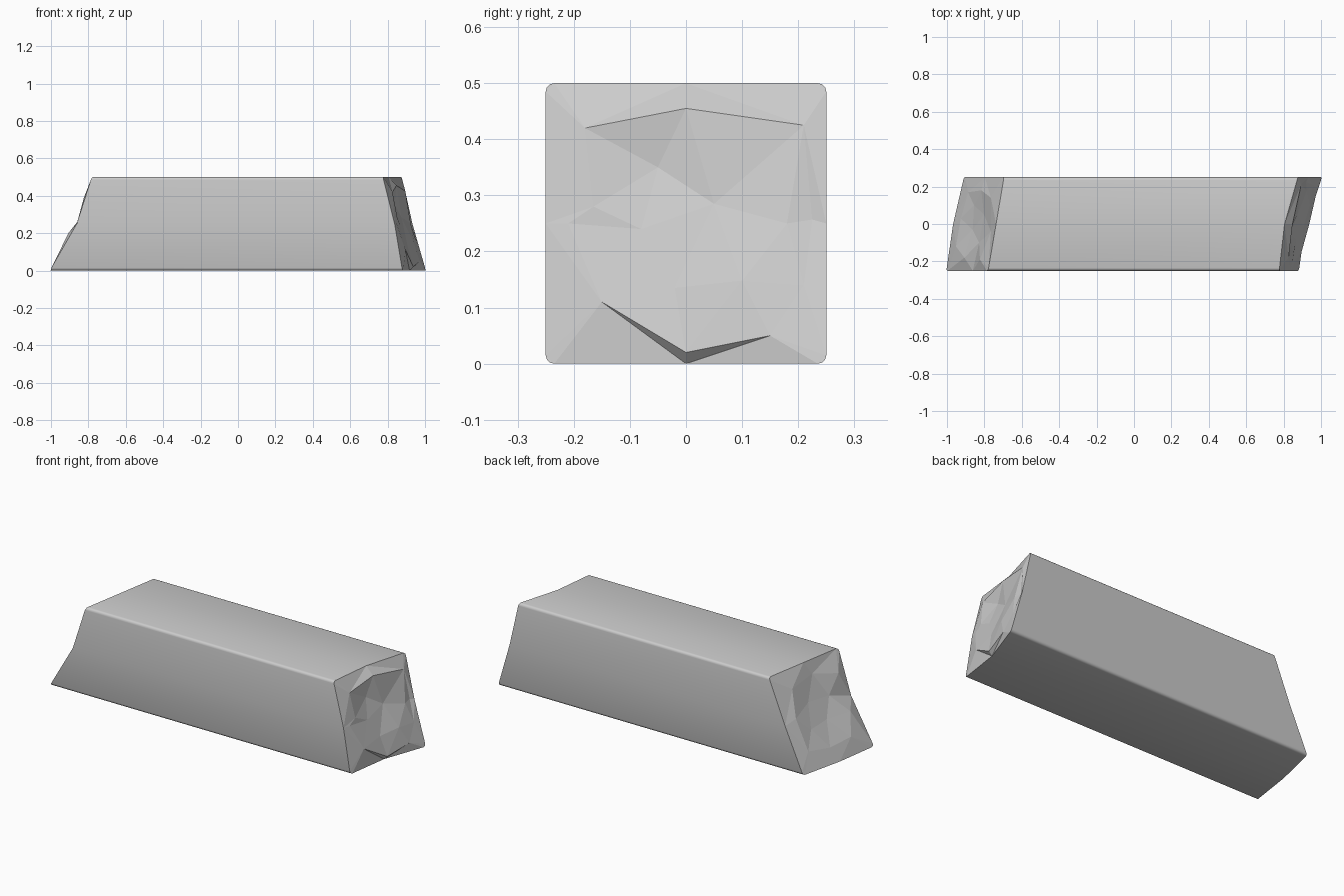
import bpy
import bmesh
import math
from mathutils import Vector
from mathutils.geometry import delaunay_2d_cdt

if "Cube" in bpy.data.objects:
    bpy.data.objects.remove(bpy.data.objects["Cube"], do_unlink=True)

HALF, RADIUS, STEPS = 0.25, 0.015, 3


def section():
    """Rounded square in (y, z), with a middle point on every side."""
    points = []
    for k in range(4):
        start = k * math.pi / 2
        points.append(Vector((round(math.cos(start)), round(math.sin(start)))) * HALF)
        mid = start + math.pi / 4
        inner = HALF - RADIUS
        cy, cz = (math.copysign(inner, f(mid)) for f in (math.cos, math.sin))
        for s in range(STEPS + 1):
            a = start + s * math.pi / 2 / STEPS
            points.append(Vector((cy + RADIUS * math.cos(a), cz + RADIUS * math.sin(a))))
    return [p + Vector((0, HALF)) for p in points]


def slant(p, corners):
    """Blend the x of the four end corners at a point of the section."""
    t, h = p.x / (2 * HALF) + 0.5, p.y / (2 * HALF)
    fb, bb, ft, bt = corners
    return (fb * (1 - t) + bb * t) * (1 - h) + (ft * (1 - t) + bt * t) * h


def add_end(bm, ring, corners, bends, chips):
    """Triangulate one broken end and return its rim vertices."""
    n = len(ring)
    points = ring + [Vector((y, z)) for y, z, _ in chips]
    offsets = [0.0] * n + [d for _, _, d in chips]
    for k, bend in enumerate(bends):
        offsets[k * (STEPS + 2)] = bend
    verts = [bm.verts.new((slant(p, corners) + d, p.x, p.y))
             for p, d in zip(points, offsets)]
    loop = [(i, (i + 1) % n) for i in range(n)]
    result = delaunay_2d_cdt(points, loop, [], 1, 1e-6)
    source = [o[0] for o in result[3]]
    for tri in result[2]:
        bm.faces.new([verts[source[i]] for i in tri]).smooth = False
    return verts[:n]


# Chipped points on the ends: y, z, offset along x
right_chips = [
    (-0.18, 0.42, 0.02), (0, 0.455, 0.012), (0.21, 0.425, 0.008),
    (-0.05, 0.35, -0.012), (0.05, 0.285, -0.012), (0.18, 0.25, 0.0),
    (0.225, 0.257, -0.012), (0.21, 0.14, 0.0), (0.1, 0.148, 0.01),
    (-0.02, 0.135, 0.0), (-0.15, 0.11, 0.015), (0.15, 0.05, 0.005),
    (-0.08, 0.24, 0.0), (-0.165, 0.28, 0.012), (-0.21, 0.25, 0.012),
    (0, 0.02, 0.0)]
left_chips = [
    (-0.19, 0.39, -0.005), (-0.04, 0.43, 0.01), (0.14, 0.41, -0.012),
    (-0.1, 0.3, 0.015), (0.05, 0.31, 0.01), (0.18, 0.27, -0.01),
    (-0.18, 0.2, -0.005), (-0.03, 0.2, 0.012), (0.1, 0.19, 0.0),
    (-0.12, 0.09, -0.012), (0.03, 0.08, -0.01), (0.17, 0.1, -0.005)]

# Ingot body: two broken ends bridged by smooth sides
bm = bmesh.new()
ring = section()
# Corners: front bottom, back bottom, front top, back top; bends: back, top, front, bottom
right_rim = add_end(bm, ring, (0.88, 1.004, 0.775, 0.875),
                    (-0.007, -0.02, 0.01, -0.025), right_chips)
left_rim = add_end(bm, ring, (-1.004, -0.91, -0.78, -0.695),
                   (0.005, 0.0, 0.03, -0.01), left_chips)
for i in range(len(ring)):
    j = (i + 1) % len(ring)
    side = bm.faces.new((right_rim[i], right_rim[j], left_rim[j], left_rim[i]))
    side.smooth = True
bmesh.ops.recalc_face_normals(bm, faces=bm.faces[:])
for edge in bm.edges:
    if len({f.smooth for f in edge.link_faces}) > 1:
        edge.smooth = False

mesh = bpy.data.meshes.new("broken_bar")
bm.to_mesh(mesh)
bm.free()
bar = bpy.data.objects.new("broken_bar", mesh)
bpy.context.collection.objects.link(bar)

# Plain grey
grey = bpy.data.materials.new("light_grey")
grey.use_nodes = True
colour = (0.6, 0.6, 0.6, 1)
grey.diffuse_color = colour
grey.node_tree.nodes["Principled BSDF"].inputs["Base Color"].default_value = colour
mesh.materials.append(grey)
